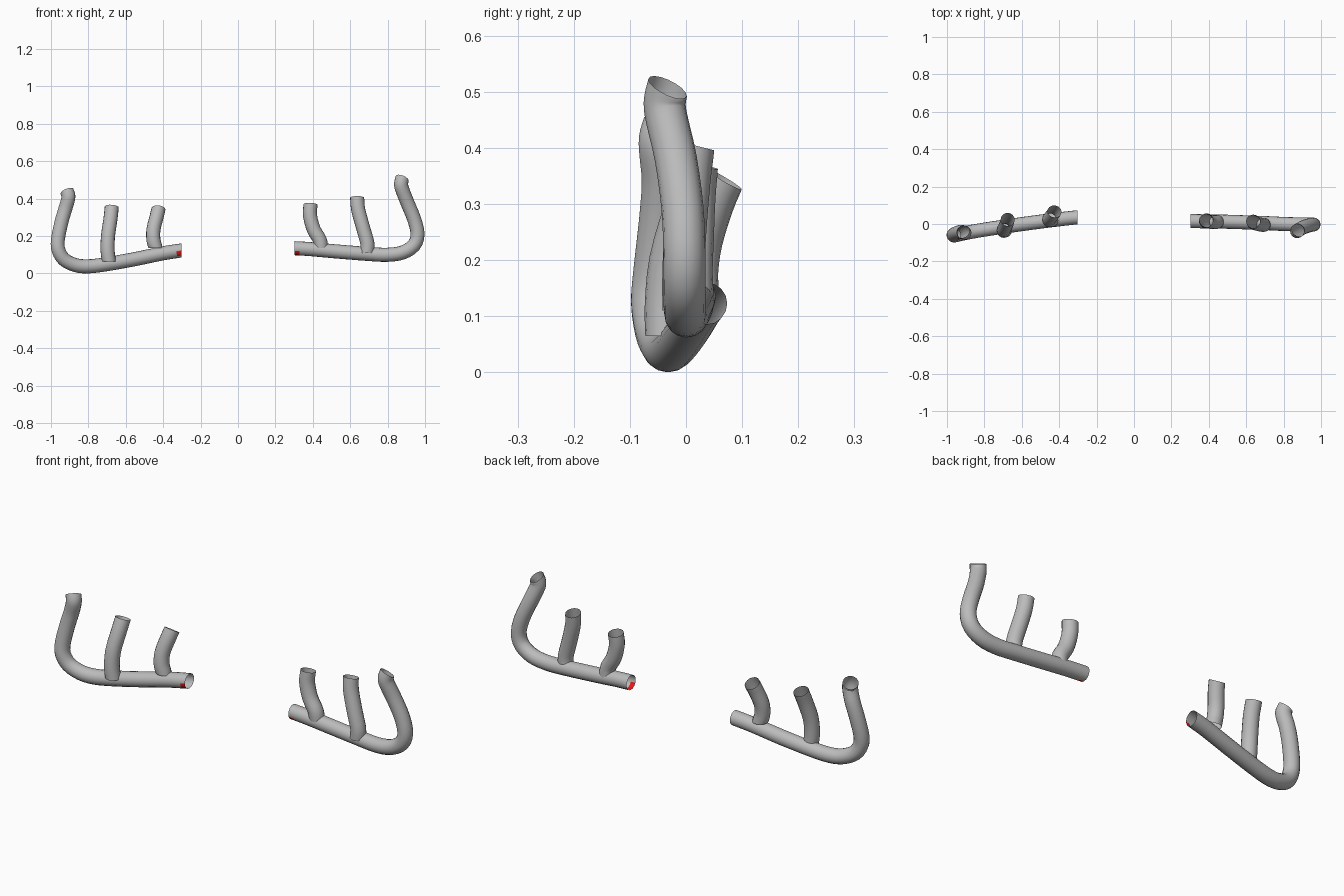
import bpy, bmesh, math
from mathutils import Vector

if "Cube" in bpy.data.objects:
    bpy.data.objects.remove(bpy.data.objects["Cube"])

R, SIDES = 0.0375, 16

red = bpy.data.materials.new("red_mark")
red.diffuse_color = (0.8, 0.01, 0.01, 1)
red.use_nodes = True
red.node_tree.nodes["Principled BSDF"].inputs["Base Color"].default_value = red.diffuse_color
grey = bpy.data.materials.new("pipe_grey")
grey.diffuse_color = (0.5, 0.5, 0.5, 1)
grey.use_nodes = True
grey.node_tree.nodes["Principled BSDF"].inputs["Base Color"].default_value = grey.diffuse_color


def smooth_path(pts, steps):
    """Catmull-Rom points through the given path."""
    p = [Vector(q) for q in pts]
    p = [2 * p[0] - p[1]] + p + [2 * p[-1] - p[-2]]
    out = []
    for i in range(1, len(p) - 2):
        a, b, c, d = p[i - 1:i + 3]
        for k in range(steps):
            t = k / steps
            out.append(0.5 * (2 * b + (c - a) * t + (2 * a - 5 * b + 4 * c - d) * t * t
                              + (3 * b - a - 3 * c + d) * t ** 3))
    return out + [p[-2]]


def pipe(name, pts, end_dir, start_dir=None, steps=3, mark=None):
    """Open tube swept along a path; end_dir tilts the final rim."""
    path = smooth_path(pts, steps)
    n = len(path)
    bm = bmesh.new()
    rings, side = [], None
    for i, c in enumerate(path):
        t = (path[min(i + 1, n - 1)] - path[max(i - 1, 0)]).normalized()
        if i == n - 1:
            t = Vector(end_dir).normalized()
        if i == 0 and start_dir:
            t = Vector(start_dir).normalized()
        side = Vector((0, 1, 0)) if side is None else side
        side = (side - t * side.dot(t)).normalized()
        up = t.cross(side)
        rings.append([bm.verts.new(c + R * (side * math.cos(a) + up * math.sin(a)))
                      for a in (2 * math.pi * k / SIDES for k in range(SIDES))])
    for i in range(n - 1):
        for k in range(SIDES):
            j = (k + 1) % SIDES
            f = bm.faces.new((rings[i][k], rings[i][j], rings[i + 1][j], rings[i + 1][k]))
            f.smooth = True
            # red mark on the first ring, chosen by angle below the front
            if mark and i == 0:
                o = f.calc_center_median() - (path[0] + path[1]) / 2
                ang = math.degrees(math.atan2(-o.z, -o.y))
                if mark[0] < ang < mark[1]:
                    f.material_index = 1
    me = bpy.data.meshes.new(name)
    bm.to_mesh(me)
    bm.free()
    me.materials.append(grey)
    me.materials.append(red)
    ob = bpy.data.objects.new(name, me)
    bpy.context.collection.objects.link(ob)
    return ob


# Main collector pipes
pipe("right_main_pipe", [
    (.303, .016, .135), (.39, .014, .13), (.5, .012, .12), (.7, .005, .104),
    (.8, 0, .1), (.88, -.002, .112), (.94, -.003, .15), (.96, -.003, .21),
    (.942, -.006, .29), (.905, -.018, .38), (.878, -.034, .45),
    (.872, -.038, .48), (.878, -.033, .508)],
    (.35, .42, .85), (1, 0, 0), mark=(30, 80))
pipe("left_main_pipe", [
    (-.303, .036, .123), (-.4, .025, .108), (-.55, .006, .077), (-.7, -.015, .05),
    (-.8, -.03, .038), (-.87, -.042, .045), (-.93, -.054, .075), (-.96, -.061, .125),
    (-.963, -.057, .18), (-.945, -.047, .27), (-.925, -.042, .34),
    (-.91, -.046, .39), (-.907, -.047, .415), (-.914, -.041, .438)],
    (-.35, .42, .85), (-1, 0, 0), mark=(-10, 50))

# Branch pipes rising from the collectors
pipe("right_inner_branch", [
    (.445, .012, .135), (.437, .01, .18), (.405, .012, .235), (.385, .015, .31),
    (.388, .02, .37)], (.05, .2, 1), (0, 0, 1))
pipe("right_outer_branch", [
    (.69, -.004, .11), (.692, -.005, .16), (.67, -.002, .24), (.643, .006, .34),
    (.637, .014, .405)], (0, .25, 1), (0, 0, 1))
pipe("left_inner_branch", [
    (-.44, .022, .135), (-.452, .02, .18), (-.452, .028, .235), (-.436, .048, .3),
    (-.425, .067, .345)], (.1, .5, .85), (0, 0, 1))
pipe("left_outer_branch", [
    (-.69, -.035, .065), (-.697, -.036, .12), (-.695, -.028, .2), (-.682, -.002, .29),
    (-.675, .024, .355)], (.08, .35, 1), (0, 0, 1))
